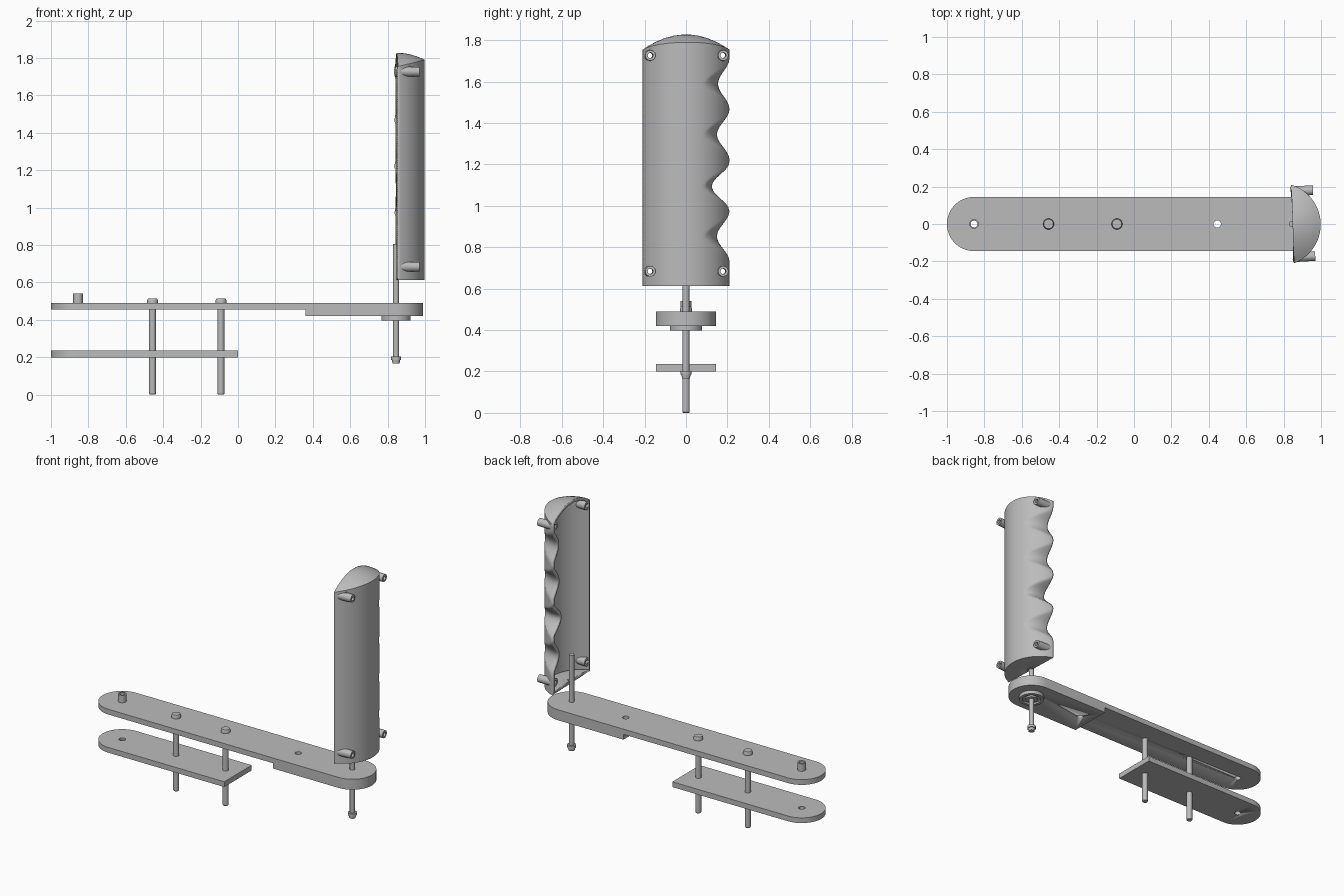
import bpy, bmesh, math
from math import sin, cos, pi, radians
from mathutils import Matrix

if "Cube" in bpy.data.objects:
    bpy.data.objects.remove(bpy.data.objects["Cube"], do_unlink=True)

grey = bpy.data.materials.new("light_grey")
grey.use_nodes = True
GREY = (0.5, 0.5, 0.5, 1)
grey.diffuse_color = GREY
grey.node_tree.nodes["Principled BSDF"].inputs["Base Color"].default_value = GREY


def finish(name, bm, matrix=Matrix(), angle=30):
    bmesh.ops.remove_doubles(bm, verts=bm.verts, dist=1e-5)
    bmesh.ops.recalc_face_normals(bm, faces=bm.faces)
    mesh = bpy.data.meshes.new(name)
    bm.to_mesh(mesh)
    bm.free()
    mesh.materials.append(grey)
    ob = bpy.data.objects.new(name, mesh)
    bpy.context.collection.objects.link(ob)
    ob.matrix_world = matrix
    bpy.ops.object.select_all(action="DESELECT")
    ob.select_set(True)
    bpy.context.view_layer.objects.active = ob
    bpy.ops.object.shade_smooth_by_angle(angle=radians(angle))
    return ob


def lathe(name, profile, matrix, closed=False, n=32):
    """Turn (radius, height) points about the local z axis."""
    bm = bmesh.new()
    pts = profile + profile[:1] if closed else profile
    rings = [[bm.verts.new((r * cos(2 * pi * i / n), r * sin(2 * pi * i / n), z))
              for i in range(n)] for r, z in pts]
    for a, b in zip(rings, rings[1:]):
        for i in range(n):
            j = (i + 1) % n
            bm.faces.new((a[i], a[j], b[j], b[i]))
    if not closed:
        bm.faces.new(rings[0])
        bm.faces.new(rings[-1])
    return finish(name, bm, matrix)


def at(x, y=0, z=0):
    return Matrix.Translation((x, y, z))


def ring(outer, inner, low, high):
    return [(outer, low), (outer, high), (inner, high), (inner, low)]


def plate(name, x0, x1, z0, z1, round_left, round_right, half=0.145, n=24):
    """Flat bar with optional round ends."""
    arc = [-pi / 2 + pi * i / n for i in range(n + 1)]
    right = [(x1 - half + half * cos(a), half * sin(a)) for a in arc] \
        if round_right else [(x1, -half), (x1, half)]
    left = [(x0 + half - half * cos(a), -half * sin(a)) for a in arc] \
        if round_left else [(x0, half), (x0, -half)]
    bm = bmesh.new()
    face = bm.faces.new([bm.verts.new((x, y, z0)) for x, y in right + left])
    top = bmesh.ops.extrude_face_region(bm, geom=[face])["geom"]
    bmesh.ops.translate(bm, vec=(0, 0, z1 - z0),
                        verts=[v for v in top if isinstance(v, bmesh.types.BMVert)])
    return finish(name, bm)


def cut(ob, name, places, radius, length):
    """Drill round holes through ob, one for each matrix."""
    bm = bmesh.new()
    for m in places:
        bmesh.ops.create_cone(bm, cap_ends=True, segments=24, radius1=radius,
                              radius2=radius, depth=length, matrix=m)
    cutter = finish(name, bm)
    cutter.hide_render = True
    cutter.hide_set(True)
    mod = ob.modifiers.new(name, "BOOLEAN")
    mod.operation = "DIFFERENCE"
    mod.solver = "EXACT"
    mod.object = cutter


# Arm, its thicker end and the lower plate
arm = plate("arm", -1, 0.99, 0.455, 0.49, True, True)
arm_block = plate("arm_thick_end", 0.36, 0.99, 0.42, 0.455, False, True)
lower_plate = plate("lower_plate", -1, 0, 0.2, 0.235, True, False)
END, SPARE, PIVOT = -0.855, 0.445, 0.845
for part in (arm, arm_block, lower_plate):
    cut(part, part.name + "_hole_cutter", [at(END, 0, 0.4), at(SPARE, 0, 0.4)], 0.02, 1)

# Bushing at the end of the arm
lathe("end_bushing", ring(0.026, 0.018, 0.49, 0.54), at(END), closed=True)

# Two studs with chamfered heads
for label, x in (("outer", -0.457), ("inner", -0.091)):
    lathe(label + "_stud", [(0.015, 0), (0.018, 0.004), (0.018, 0.49), (0.029, 0.49),
                            (0.029, 0.505), (0.025, 0.513)], at(x))

# Pivot bearing, rod and nut
lathe("bearing_outer_ring", ring(0.078, 0.058, 0.397, 0.42), at(PIVOT), closed=True)
lathe("bearing_inner_ring", ring(0.038, 0.016, 0.397, 0.42), at(PIVOT), closed=True)
lathe("bearing_seal", ring(0.058, 0.038, 0.408, 0.42), at(PIVOT), closed=True)
lathe("pivot_rod", [(0.016, 0.18), (0.016, 0.805)], at(PIVOT))
lathe("pivot_nut", [(0.019, 0.167), (0.022, 0.185), (0.027, 0.185), (0.027, 0.203)], at(PIVOT))

# Half-shell grip with finger grooves along the back edge
GRIP = at(0.848) @ Matrix.Rotation(radians(2), 4, "Z")
RADIUS, INSET, EDGE, BOTTOM, TOP = 0.222, 0.072, 71, 0.612, 1.828
GROOVES = [(1.59, 0.055), (1.345, 0.06), (1.094, 0.088), (0.853, 0.06)]
PITCH = 0.245


def shell_point(a, z):
    x = RADIUS * cos(radians(a)) - INSET
    y = RADIUS * sin(radians(a))
    fade = max(0, (a - 22) / (EDGE - 22))
    for zc, depth in GROOVES:
        if abs(z - zc) < PITCH / 2:
            wave = 0.5 + 0.5 * cos(2 * pi * (z - zc) / PITCH)
            y -= depth * max(0, wave - 1 + fade)
    return x, y


def dome(x, y):
    return TOP - (x * x + y * y) / 0.6


bm = bmesh.new()
angles = [-EDGE + 2 * EDGE * i / 48 for i in range(49)]
rows = []
for f in (0, 0.5):                                   # floor
    rows.append([(x * f, y * f, BOTTOM) for x, y in (shell_point(a, BOTTOM) for a in angles)])
STEPS = 110
for k in range(STEPS + 1):                           # wall
    z = BOTTOM + (1.738 - BOTTOM) * k / STEPS
    rows.append([(*shell_point(a, z), z) for a in angles])
for f in (1, 0.85, 0.7, 0.5, 0.3, 0.15, 0):          # domed top
    rim = [shell_point(a, TOP) for a in angles]
    rows.append([(x * f, y * f, dome(x * f, y * f)) for x, y in rim])
grid = [[bm.verts.new(p) for p in row] for row in rows]
for lo, hi in zip(grid, grid[1:]):
    for i in range(len(angles) - 1):
        bm.faces.new((lo[i], lo[i + 1], hi[i + 1], hi[i]))
bmesh.ops.remove_doubles(bm, verts=bm.verts, dist=1e-5)
bmesh.ops.dissolve_degenerate(bm, edges=bm.edges, dist=1e-6)
grip = finish("grip_shell", bm, GRIP, 35)
# make sure the sheet faces outward before it is thickened
wall = max(grip.data.polygons, key=lambda p: p.center.x)
if wall.normal.x < 0:
    grip.data.flip_normals()
thick = grip.modifiers.new("wall", "SOLIDIFY")
thick.thickness = 0.02
thick.offset = -1

# Screw bosses at the four corners of the grip
holes = []
for level, z in (("lower", 0.684), ("upper", 1.727)):
    for side, y in (("front", -0.176), ("back", 0.176)):
        m = GRIP @ at(0, y, z) @ Matrix.Rotation(pi / 2, 4, "Y")
        lathe(f"{side}_{level}_boss", [(0.028, 0), (0.025, 0.115), (0.013, 0.115), (0.013, 0)],
              m, closed=True)
        holes.append(m)
cut(grip, "boss_hole_cutter", holes, 0.013, 0.4)
cut(grip, "rod_notch_cutter", [at(PIVOT, 0, 0.6)], 0.018, 0.4)
